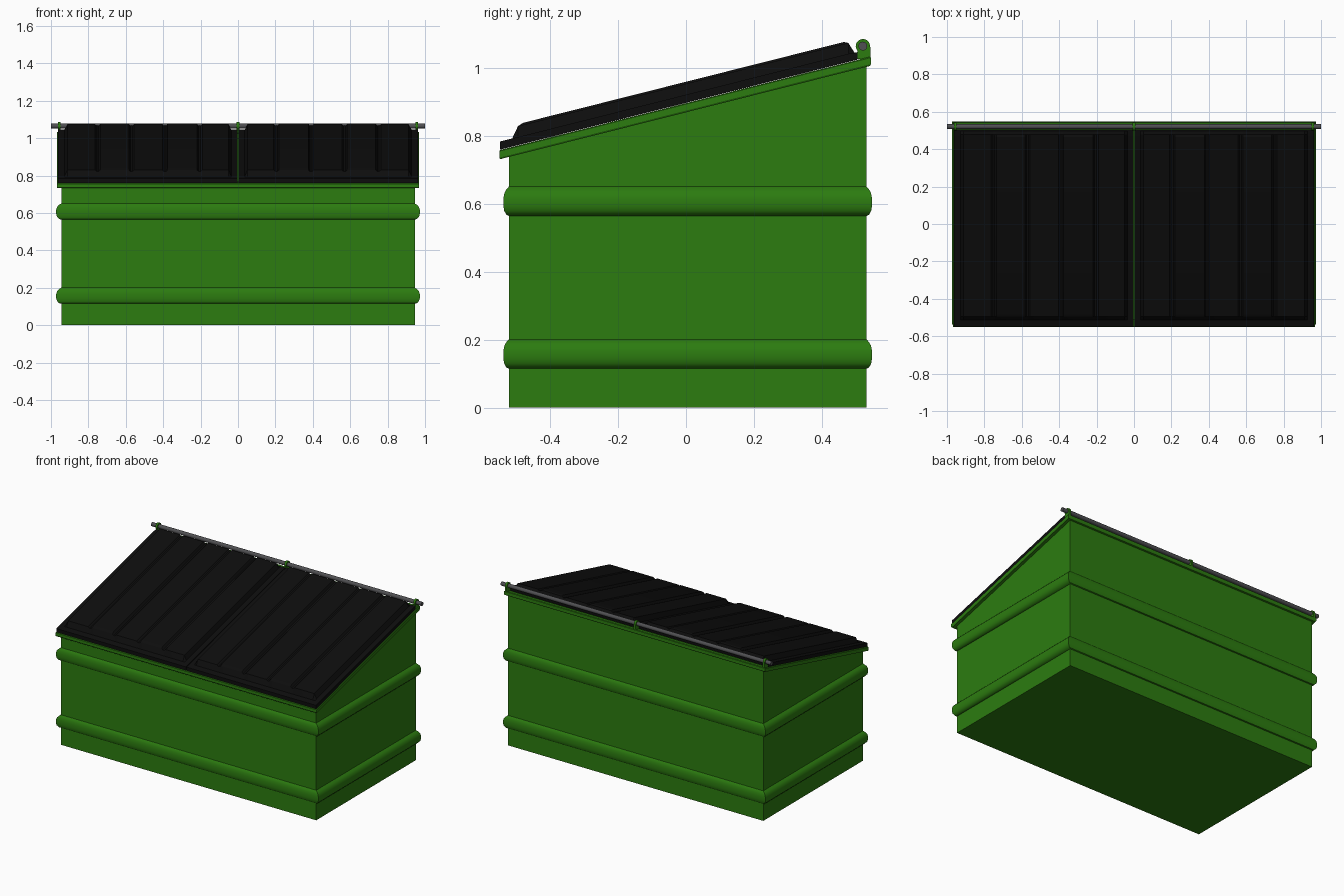
import bpy, bmesh, math

if "Cube" in bpy.data.objects:
    bpy.data.objects.remove(bpy.data.objects["Cube"])

SLOPE = 0.252
def rim_z(y):
    return 0.897 + SLOPE * y

def material(name, rgb):
    m = bpy.data.materials.new(name)
    m.diffuse_color = (*rgb, 1)
    m.use_nodes = True
    m.node_tree.nodes["Principled BSDF"].inputs["Base Color"].default_value = m.diffuse_color
    return m

GREEN = material("green_paint", (0.025, 0.2, 0.005))
BLACK = material("black_plastic", (0.004, 0.004, 0.004))
STEEL = material("dark_steel", (0.08, 0.08, 0.085))

def finish(bm, name, mat, smooth=None):
    bmesh.ops.recalc_face_normals(bm, faces=bm.faces)
    me = bpy.data.meshes.new(name)
    bm.to_mesh(me)
    bm.free()
    ob = bpy.data.objects.new(name, me)
    bpy.context.collection.objects.link(ob)
    me.materials.append(mat)
    if smooth:
        bpy.ops.object.select_all(action='DESELECT')
        ob.select_set(True)
        bpy.context.view_layer.objects.active = ob
        bpy.ops.object.shade_smooth_by_angle(angle=math.radians(smooth))
    return ob

def loft(name, rings, cap_start=False, loop=False, smooth=None):
    """Rectangular rings (half width, y front, y back, height function) joined up."""
    bm = bmesh.new()
    vs = []
    for hx, y0, y1, zf in rings:
        vs.append([bm.verts.new((x, y, zf(y)))
                   for x, y in ((-hx, y0), (hx, y0), (hx, y1), (-hx, y1))])
    pairs = list(zip(vs, vs[1:])) + ([(vs[-1], vs[0])] if loop else [])
    for a, b in pairs:
        for i in range(4):
            j = (i + 1) % 4
            bm.faces.new((a[i], a[j], b[j], b[i]))
    if cap_start:
        bm.faces.new(vs[0])
    return finish(bm, name, GREEN, smooth)

# Open bin with sloping top edge
HX, Y0, Y1 = 0.945, -0.522, 0.532
body = loft("bin_body", [(HX, Y0, Y1, lambda y: 0), (HX, Y0, Y1, lambda y: rim_z(y) - 0.005)],
            cap_start=True)
wall = body.modifiers.new("wall", 'SOLIDIFY')
wall.thickness = 0.012
wall.offset = -1

# Two rounded reinforcing bands
BAND = [(0, 0), (0.45, 0.003), (0.85, 0.015), (1, 0.03), (1, 0.052), (0.8, 0.068), (0.45, 0.078), (0, 0.086)]
for name, base in (("lower_band", 0.115), ("upper_band", 0.565)):
    loft(name, [(HX + 0.027 * o, Y0 - 0.016 * o, Y1 + 0.016 * o, lambda y, z=base + h: z)
                for o, h in BAND], smooth=35)

# Sloping rim
def rim_ring(out, dz):
    return (0.968 - out, -0.55 + out, 0.545 - out, lambda y: rim_z(y) + dz)
loft("rim", [rim_ring(0.003, -0.027), rim_ring(0, -0.022), rim_ring(0, -0.003), rim_ring(0.003, 0),
             rim_ring(0.04, 0), rim_ring(0.04, -0.027)], loop=True)

# Two lids with moulded panels
LID_Y = [(-0.548, 0), (-0.548, 0.024), (-0.512, 0.024), (-0.495, 0.056), (-0.48, 0.062),
         (0.465, 0.062), (0.478, 0.056), (0.497, 0.022), (0.505, 0.022), (0.505, 0)]
LID_X = [(0.002, 0), (0.002, 0.024), (0.036, 0.024), (0.05, 0.056)]
edges = (0.205, 0.39, 0.57, 0.75)
for i, x in enumerate(edges):
    before, after = (0.056, 0.062) if i % 2 == 0 else (0.062, 0.056)
    LID_X += [(x - 0.014, before), (x - 0.005, 0.048), (x + 0.005, 0.048), (x + 0.014, after)]
LID_X += [(0.912, 0.056), (0.928, 0.024), (0.962, 0.024), (0.962, 0)]

for name, side in (("lid_left", -1), ("lid_right", 1)):
    bm = bmesh.new()
    grid = [[bm.verts.new((side * x, y, rim_z(y) + min(hx, hy) + 0.001)) for y, hy in LID_Y]
            for x, hx in LID_X]
    for a, b in zip(grid, grid[1:]):
        for j in range(len(LID_Y) - 1):
            bm.faces.new((a[j], b[j], b[j + 1], a[j + 1]))
    bmesh.ops.remove_doubles(bm, verts=bm.verts, dist=0.0001)
    bmesh.ops.holes_fill(bm, edges=[e for e in bm.edges if e.is_boundary], sides=0)
    finish(bm, name, BLACK, 20)

# Hinge rod and its brackets
PY, PZ = 0.521, 1.065
def rod(name, x, length, radius, mat):
    bpy.ops.mesh.primitive_cylinder_add(vertices=20, radius=radius, depth=length,
                                        location=(x, PY, PZ), rotation=(0, math.pi / 2, 0))
    ob = bpy.context.object
    ob.name = name
    ob.data.materials.append(mat)
    bpy.ops.object.shade_smooth_by_angle(angle=math.radians(35))

rod("hinge_rod", 0, 2.0, 0.013, STEEL)
for name, x in (("left", -0.955), ("middle", 0), ("right", 0.955)):
    rod("hinge_eye_" + name, x, 0.014, 0.021, GREEN)
    bpy.ops.mesh.primitive_cube_add(size=1, location=(x, 0.524, 1.045))
    ob = bpy.context.object
    ob.name = "hinge_bracket_" + name
    ob.scale = (0.014, 0.038, 0.036)
    ob.data.materials.append(GREEN)
